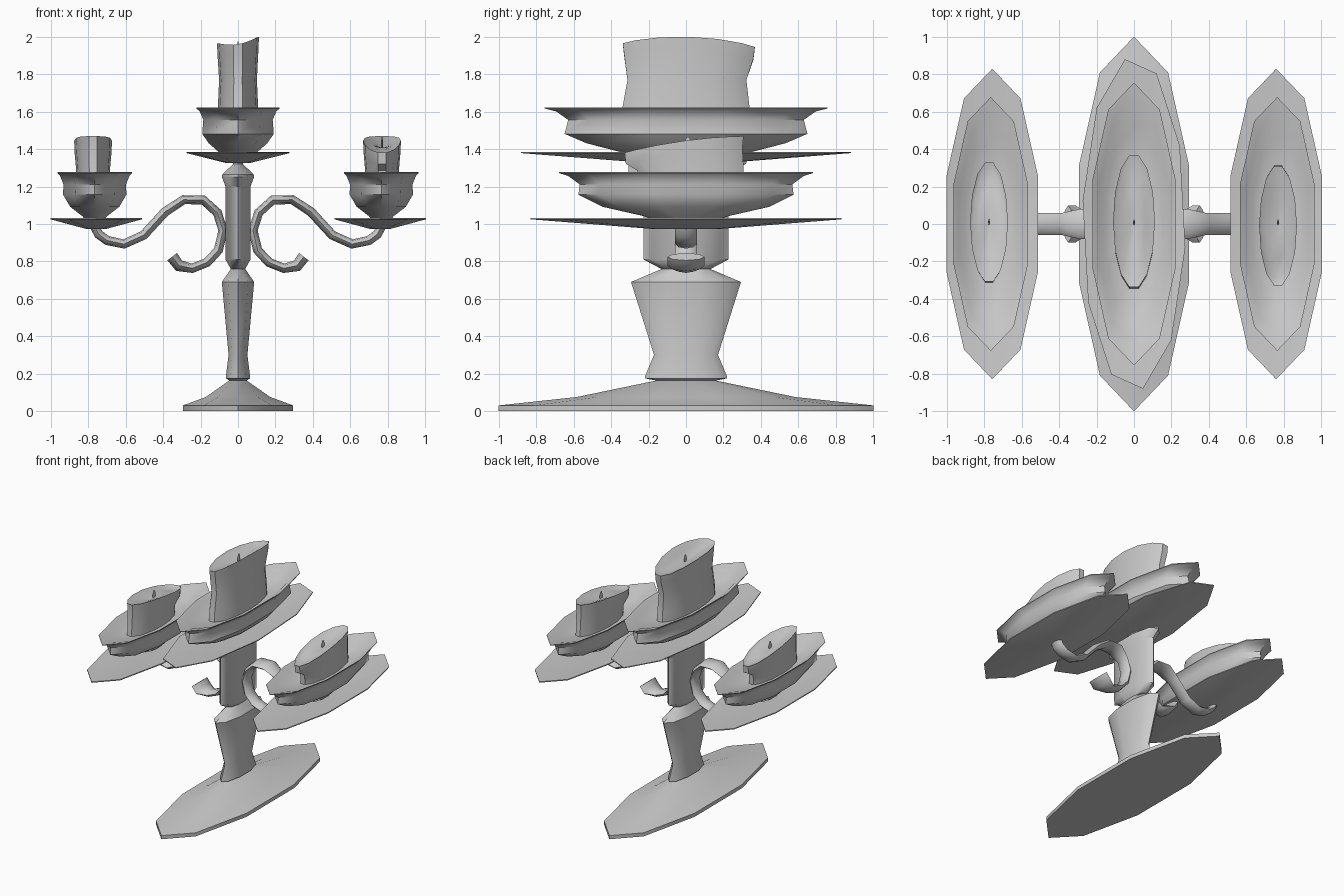
import bpy, bmesh
from math import sin, cos, pi, radians, hypot

if "Cube" in bpy.data.objects:
    bpy.data.objects.remove(bpy.data.objects["Cube"])

S = 3.23      # the whole model is stretched front to back
N = 10        # sides of the turned parts


def skin(name, rings, angle=38):
    """Bridge equal-length rings of points and cap both ends."""
    bm = bmesh.new()
    vr = [[bm.verts.new(p) for p in ring] for ring in rings]
    n = len(vr[0])
    for a, b in zip(vr, vr[1:]):
        for i in range(n):
            j = (i + 1) % n
            bm.faces.new((a[i], a[j], b[j], b[i]))
    bm.faces.new(vr[0][::-1])
    bm.faces.new(vr[-1])
    bmesh.ops.recalc_face_normals(bm, faces=bm.faces)
    me = bpy.data.meshes.new(name)
    bm.to_mesh(me)
    bm.free()
    me.shade_smooth()
    me.set_sharp_from_angle(angle=radians(angle))
    ob = bpy.data.objects.new(name, me)
    bpy.context.collection.objects.link(ob)
    return ob


def lathe(name, profile, x=0, z0=0, phase=90):
    """Turned part from (radius, height) pairs."""
    angs = [radians(phase) + 2 * pi * i / N for i in range(N)]
    return skin(name, [[(x + r * cos(a), S * r * sin(a), z0 + z) for a in angs]
                       for r, z in profile])


def candle(name, x, levels, top, inner_drop, flip=1, n=14):
    """Melted candle: levels are (radius, y shift, z); the last z comes from top(angle)."""
    def ring(r, dy, zf):
        return [(x + flip * r * cos(a), flip * (S * r * sin(a) + dy), zf(a))
                for a in (2 * pi * i / n for i in range(n))]
    rings = [ring(r, dy, lambda a, z=z: z) for r, dy, z in levels[:-1]]
    r, dy, floor = levels[-1]
    rings.append(ring(r * 0.98, dy, lambda a: top(a) - 0.06))
    rings.append(ring(r, dy, top))
    rings.append(ring(r * 0.85, dy, lambda a: top(a) - 0.012))
    rings.append(ring(r * 0.55, dy * 0.5, lambda a: 0.5 * (top(a) + floor) - inner_drop))
    rings.append(ring(r * 0.15, 0, lambda a: floor))
    skin(name, rings, 45)
    # wick
    top_z = floor + 0.055
    skin(name + "_wick", [[(x + k * cos(t * pi / 2), S * k * sin(t * pi / 2) + 0.01, z)
                           for t in range(4)]
                          for k, z in ((0.005, floor - 0.01), (0.006, floor + 0.03), (0.002, top_z))])


# base and turned stem
lathe("base", [(0.31, 0), (0.31, 0.03), (0.181, 0.075), (0.046, 0.165)])
lathe("lower_stem", [(0.045, 0.16), (0.068, 0.175), (0.068, 0.185), (0.053, 0.30),
                     (0.091, 0.69), (0.04, 0.76)])
lathe("upper_stem", [(0.038, 0.755), (0.07, 0.81), (0.07, 1.20), (0.09, 1.25),
                     (0.088, 1.265), (0.028, 1.32), (0.028, 1.34)])

# drip dishes
lathe("middle_dish", [(0.06, 1.325), (0.277, 1.379), (0.277, 1.386), (0.06, 1.345)], phase=100)
for side, x in (("left", -0.758), ("right", 0.76)):
    lathe(side + "_dish", [(0.05, 0.972), (0.257, 1.025), (0.257, 1.033), (0.05, 0.995)], x)

# candle cups, heights measured down from the rim
lathe("middle_cup", [(0.05, -0.28), (0.105, -0.24), (0.165, -0.19), (0.201, -0.14),
                     (0.195, -0.065), (0.215, -0.02), (0.234, -0.005), (0.234, 0),
                     (0.20, -0.02), (0.16, -0.06), (0.09, -0.08)], 0, 1.622)
for side, x in (("left", -0.766), ("right", 0.766)):
    lathe(side + "_cup", [(0.04, -0.27), (0.07, -0.235), (0.138, -0.185), (0.178, -0.12),
                          (0.176, -0.065), (0.195, -0.02), (0.21, -0.005), (0.21, 0),
                          (0.18, -0.02), (0.14, -0.055), (0.08, -0.075)], x, 1.277)

# candles, the outer two are the same one turned half round
candle("middle_candle", 0,
       [(0.11, 0, 1.54), (0.108, 0, 1.62), (0.101, 0.005, 1.77), (0.112, 0.015, 1.92)],
       lambda a: 1.967 + 0.018 * cos(a) + 0.016 * cos(2 * a) - 0.01 * sin(a), 0.0)
for side, x, flip in (("left", -0.775, -1), ("right", 0.77, 1)):
    candle(side + "_candle", x,
           [(0.09, 0.03, 1.20), (0.09, 0.025, 1.285), (0.101, -0.01, 1.41)],
           lambda a: 1.435 + 0.045 * sin(a) + 0.01 * cos(2 * a), 0.0, flip)

# scrolled arms: swept in the x-z plane, with a flared curl at the end
path = [(0.765, 0.985), (0.745, 0.945), (0.70, 0.912), (0.61, 0.893), (0.505, 0.94),
        (0.39, 1.065), (0.29, 1.13), (0.185, 1.128), (0.11, 1.06), (0.08, 0.965),
        (0.105, 0.86), (0.165, 0.795), (0.245, 0.763), (0.315, 0.777), (0.352, 0.825)]
for side, m in (("left", -1), ("right", 1)):
    rings = []
    for i, (x, z) in enumerate(path):
        x0, z0 = path[max(i - 1, 0)]
        x1, z1 = path[min(i + 1, len(path) - 1)]
        d = hypot(x1 - x0, z1 - z0)
        nx, nz = -(z1 - z0) / d, (x1 - x0) / d
        r = 0.032 if i > 12 else 0.025
        w = 0.1 if i > 12 else 0.08 if 5 < i < 8 else 0.058
        rings.append([(m * (x + nx * r * cos(t * pi / 4)), w * sin(t * pi / 4),
                       z + nz * r * cos(t * pi / 4)) for t in range(8)])
    skin(side + "_arm", rings, 50)
